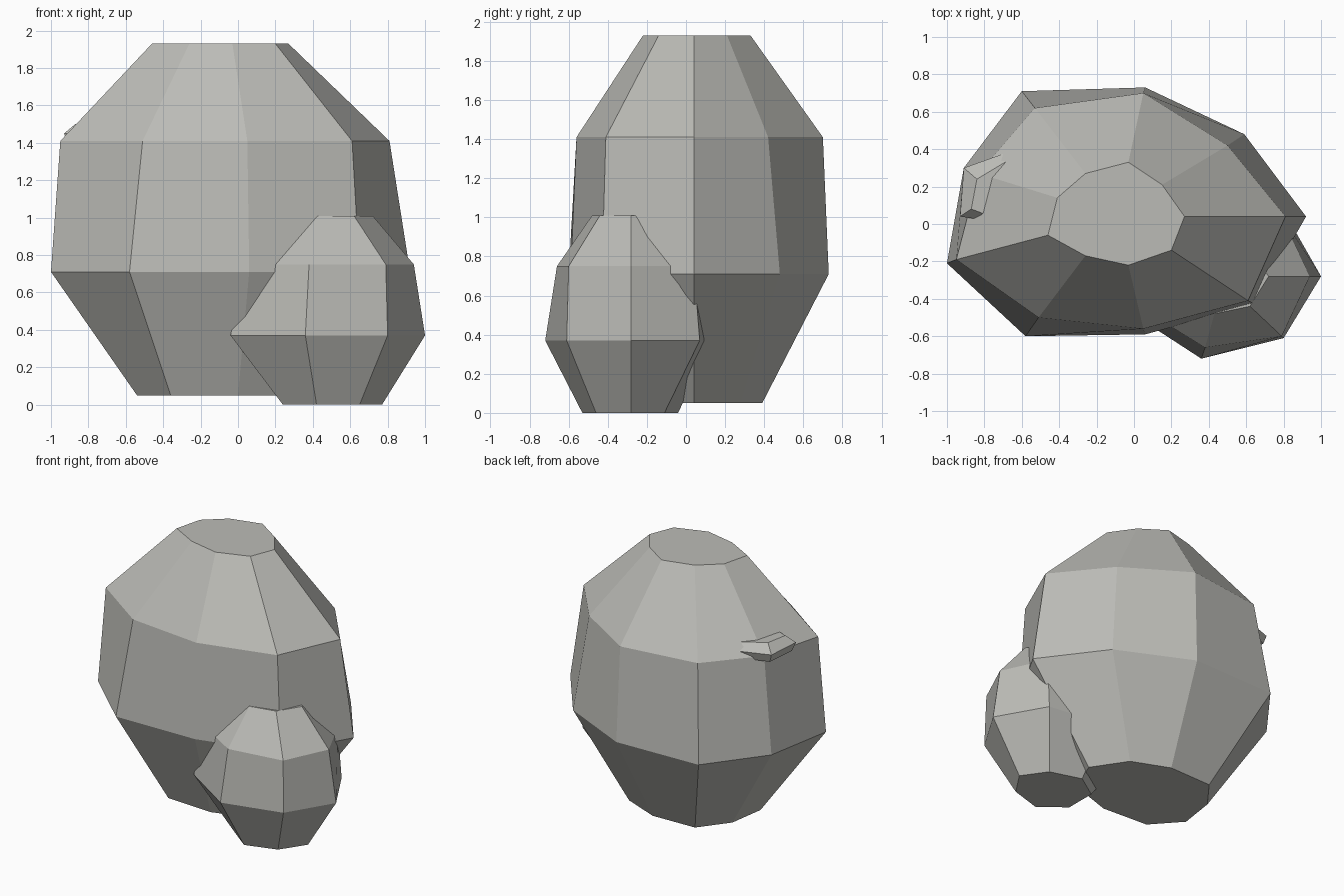
import bpy
import bmesh

stone = bpy.data.materials.new("warm_grey_stone")
stone.diffuse_color = (0.50, 0.50, 0.47, 1)


def rock(name, rings):
    """Flat-faceted stone lofted through (height, outline) rings, capped at both ends."""
    bm = bmesh.new()
    loops = [[bm.verts.new((x, y, z)) for x, y in pts] for z, pts in rings]
    n = len(loops[0])
    for low, high in zip(loops, loops[1:]):
        for i in range(n):
            j = (i + 1) % n
            bm.faces.new((low[i], low[j], high[j], high[i]))
    bm.faces.new(loops[0][::-1])
    bm.faces.new(loops[-1])
    bmesh.ops.recalc_face_normals(bm, faces=bm.faces)
    mesh = bpy.data.meshes.new(name)
    bm.to_mesh(mesh)
    bm.free()
    mesh.materials.append(stone)
    obj = bpy.data.objects.new(name, mesh)
    bpy.context.collection.objects.link(obj)
    return obj


# Large nine-sided boulder
rock("large_boulder", [
    (0.05, [(.43, .04), (.27, .28), (.0, .39), (-.34, .38), (-.50, .17),
            (-.54, -.10), (-.36, -.30), (.0, -.32), (.33, -.21)]),
    (0.71, [(.92, .04), (.59, .48), (.06, .73), (-.60, .71), (-.91, .30),
            (-1.0, -.21), (-.58, -.60), (.06, -.59), (.65, -.43)]),
    (1.41, [(.81, .04), (.50, .42), (.05, .70), (-.53, .62), (-.83, .27),
            (-.95, -.19), (-.51, -.50), (.05, -.56), (.61, -.41)]),
    (1.93, [(.27, .04), (.15, .21), (-.03, .33), (-.26, .27), (-.41, .14),
            (-.46, -.06), (-.26, -.17), (-.03, -.22), (.20, -.14)]),
])

# Small seven-sided boulder leaning into the large one
rock("small_boulder", [
    (0.00, [(.77, -.28), (.65, -.11), (.42, -.04), (.24, -.16),
            (.24, -.39), (.42, -.53), (.65, -.46)]),
    (0.37, [(1.0, -.28), (.80, .07), (.36, .13), (-.01, -.08),
            (-.04, -.46), (.36, -.72), (.80, -.61)]),
    (0.75, [(.94, -.28), (.79, .04), (.38, .10), (.06, -.10),
            (.04, -.45), (.38, -.66), (.79, -.60)]),
    (1.01, [(.72, -.28), (.62, -.14), (.43, -.10), (.28, -.18),
            (.28, -.38), (.43, -.48), (.62, -.44)]),
])

# Stone chip embedded in the shoulder of the large boulder
rock("stone_chip", [
    (1.39, [(-.60, .38), (-.89, .29), (-.91, .06), (-.80, .04), (-.66, .20)]),
    (1.45, [(-.63, .40), (-.91, .30), (-.93, .04), (-.80, .02), (-.66, .20)]),
    (1.50, [(-.64, .36), (-.84, .24), (-.87, .08), (-.79, .05), (-.66, .20)]),
])
